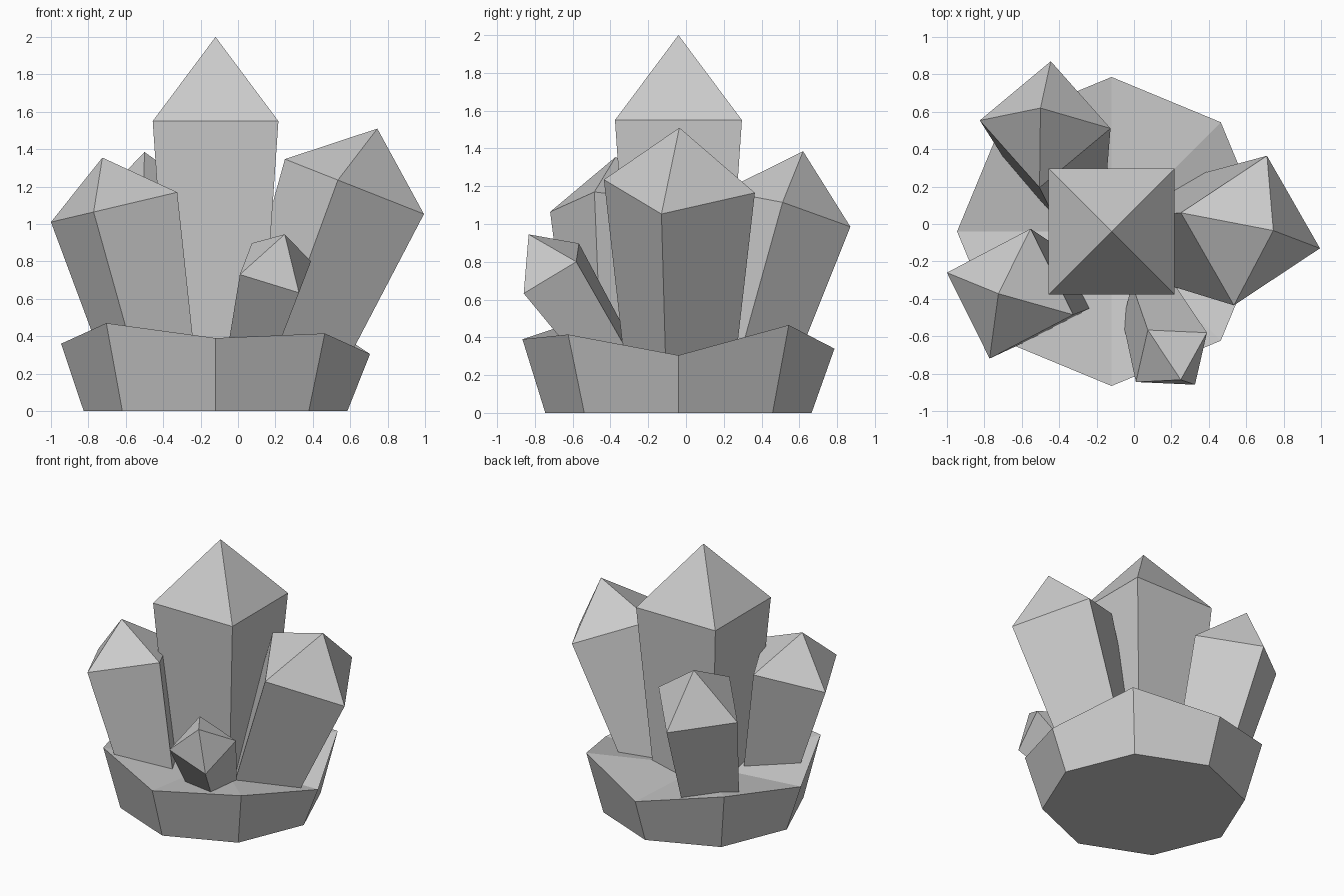
import bpy, bmesh, math
from mathutils import Vector

if "Cube" in bpy.data.objects:
    bpy.data.objects.remove(bpy.data.objects["Cube"])


def make_object(name, verts, faces):
    mesh = bpy.data.meshes.new(name)
    mesh.from_pydata([tuple(v) for v in verts], [], faces)
    bm = bmesh.new()
    bm.from_mesh(mesh)
    bmesh.ops.recalc_face_normals(bm, faces=bm.faces)
    bm.to_mesh(mesh)
    bm.free()
    obj = bpy.data.objects.new(name, mesh)
    bpy.context.collection.objects.link(obj)
    return obj


def crystal(name, shoulder, tip, corner, length, foot=0.735):
    """Square tapered shaft with a pyramid tip; corner is one shoulder corner."""
    shoulder, tip, corner = Vector(shoulder), Vector(tip), Vector(corner)
    axis = (tip - shoulder).normalized()
    r0 = corner - shoulder
    r0 -= axis * r0.dot(axis)
    r1 = axis.cross(r0)
    ring = [r0, r1, -r0, -r1]
    base = shoulder - axis * length
    verts = [base + r * foot for r in ring] + [shoulder + r for r in ring] + [tip]
    faces = [(3, 2, 1, 0)]
    for i in range(4):
        j = (i + 1) % 4
        faces += [(i, j, j + 4, i + 4), (i + 4, j + 4, 8)]
    return make_object(name, verts, faces)


# Rock base: flared octagon with an uneven rim and a sunken centre
cx, cy = -0.12, -0.04
rim_heights = [0.305, 0.465, 0.34, 0.44, 0.36, 0.47, 0.39, 0.415]
n = len(rim_heights)


def ring_point(i, r, z):
    a = math.tau * i / n
    return (cx + r * math.cos(a), cy + r * math.sin(a), z)


verts = [ring_point(i, 0.705, 0) for i in range(n)]
verts += [ring_point(i, 0.826, h) for i, h in enumerate(rim_heights)]
verts.append((cx, cy, 0.30))
faces = [tuple(reversed(range(n)))]
for i in range(n):
    j = (i + 1) % n
    faces += [(i, j, j + n, i + n), (i + n, j + n, 2 * n)]
make_object("rock_base", verts, faces)

# Crystals: shoulder centre, tip, one shoulder corner, shaft length
crystal("centre_crystal", (cx, cy, 1.55), (cx, cy, 2.0), (0.216, 0.296, 1.55), 1.3)
crystal("right_crystal", (0.6225, -0.035, 1.20), (0.745, -0.035, 1.51),
        (0.995, -0.13, 1.055), 1.0)
crystal("left_crystal", (-0.6625, -0.3725, 1.09), (-0.725, -0.3725, 1.355),
        (-0.325, -0.485, 1.17), 0.8, 0.71)
crystal("back_crystal", (-0.475, 0.5325, 1.08), (-0.50, 0.62, 1.385),
        (-0.445, 0.87, 0.985), 0.8, 0.77)
crystal("small_front_crystal", (0.20, -0.713, 0.765), (0.25, -0.833, 0.945),
        (0.01, -0.845, 0.73), 0.53)
